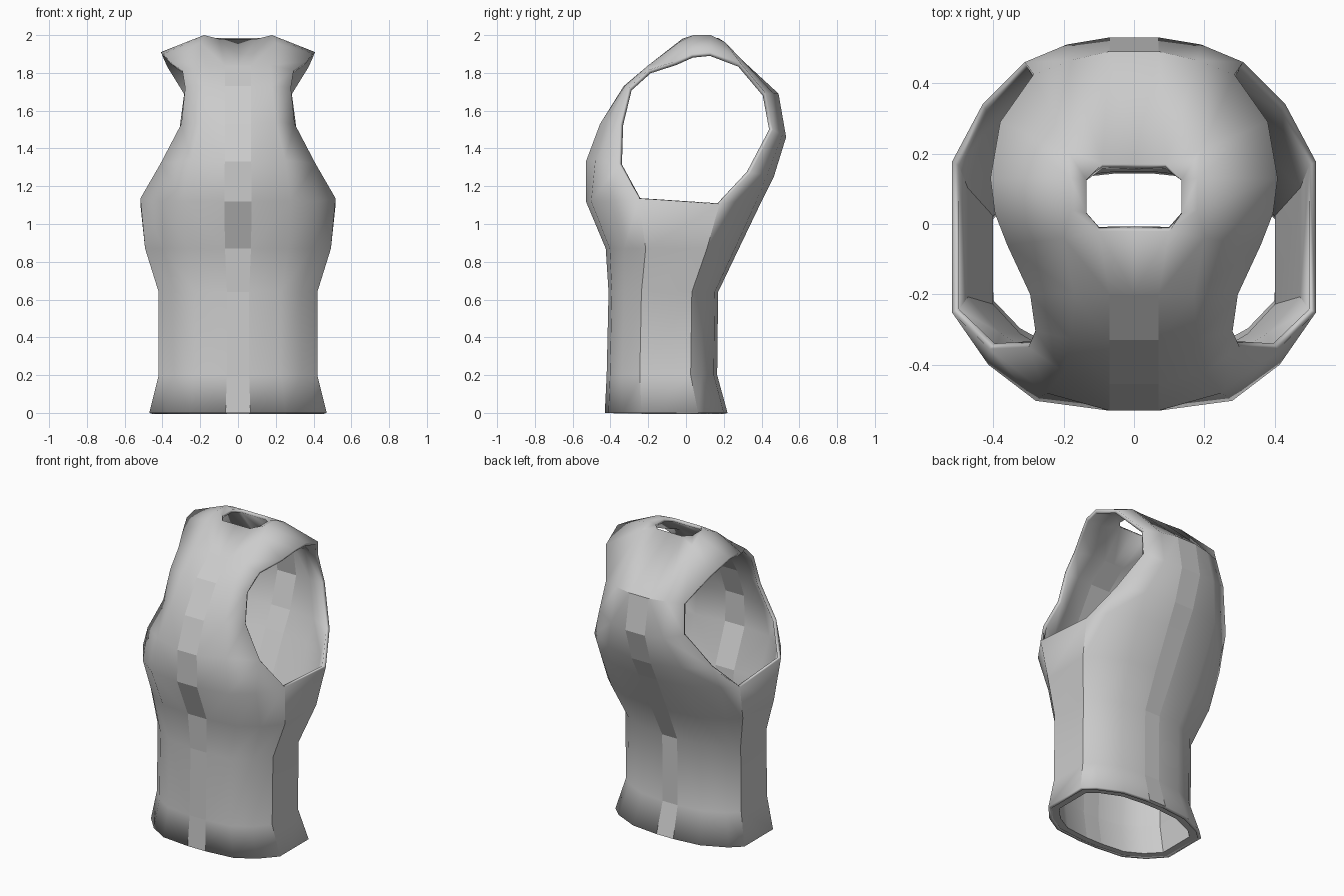
import bpy, bmesh

if "Cube" in bpy.data.objects:
    bpy.data.objects.remove(bpy.data.objects["Cube"])

# Half cross-section of the torso: (x factor, front-to-back factor)
SECTION = [(0, 0), (.14, 0), (.54, .03), (.8, .14), (1, .3),
           (1, .76), (.85, .86), (.52, .97), (.13, 1), (0, 1)]


def ring(bm, z, w, front, back, tilt=0):
    """Half ring; tilt raises the front and lowers the back of the side panel."""
    verts = []
    for i, (fx, t) in enumerate(SECTION):
        dz = {4: tilt, 5: -tilt}.get(i, 0)
        verts.append(bm.verts.new((fx * w, front + t * (back - front), z + dz)))
    return verts


def bridge(bm, a, b, skip=0):
    for i in range(skip, len(a) - 1):
        bm.faces.new((a[i], a[i + 1], b[i + 1], b[i]))


def finish(bm, name, thickness=0):
    loose = [v for v in bm.verts if not v.link_faces]
    bmesh.ops.delete(bm, geom=loose, context='VERTS')
    me = bpy.data.meshes.new(name)
    bm.to_mesh(me)
    bm.free()
    ob = bpy.data.objects.new(name, me)
    bpy.context.collection.objects.link(ob)
    bpy.context.view_layer.objects.active = ob
    ob.select_set(True)
    bpy.ops.object.shade_smooth_by_angle(angle=0.6)
    ob.select_set(False)
    # the narrow centre strip stays faceted
    for p in me.polygons:
        if max(me.vertices[v].co.x for v in p.vertices) < .09:
            p.use_smooth = False
    m = ob.modifiers.new("mirror", 'MIRROR')
    m.use_clip = True
    if thickness:
        s = ob.modifiers.new("shell", 'SOLIDIFY')
        s.thickness = thickness
        s.offset = -1
    return ob


# Lower torso: z, half width, front y, back y
bm = bmesh.new()
LEVELS = [(0, .47, -.43, .22), (.2, .42, -.42, .165), (.64, .42, -.41, .17),
          (.87, .492, -.425, .28)]
rings = [ring(bm, *lv) for lv in LEVELS] + [ring(bm, 1.12, .517, -.53, .40, .015)]
for a, b in zip(rings, rings[1:]):
    bridge(bm, a, b)
top = rings[-1]

# Chest, shoulder and back rows: strip x, centre (y, z), mid point, armhole edge
ROWS = [
    (.07, -.53, 1.33, (.25, -.48, 1.34), (.41, -.355, 1.32)),
    (.07, -.455, 1.53, (.20, -.42, 1.54), (.30, -.35, 1.53)),
    (.07, -.33, 1.73, (.18, -.325, 1.73), (.28, -.305, 1.72)),
    (.07, -.20, 1.84, (.17, -.20, 1.84), (.295, -.20, 1.815)),
    (.10, -.02, 1.98, (.20, -.04, 1.96), (.36, -.06, 1.86)),
    (.135, .03, 1.985, (.18, .04, 2.0), (.395, .03, 1.90)),
    (.135, .125, 1.985, (.18, .13, 2.0), (.408, .13, 1.91)),
    (.09, .17, 1.985, (.19, .21, 1.96), (.38, .29, 1.85)),
    (.07, .49, 1.69, (.18, .465, 1.69), (.285, .425, 1.69)),
    (.07, .53, 1.46, (.19, .51, 1.47), (.31, .46, 1.50)),
    (.07, .465, 1.25, (.27, .43, 1.26), (.43, .34, 1.27)),
]
rows = [[bm.verts.new(c) for c in ((0, y, z), (sx, y, z), mid, edge)]
        for sx, y, z, mid, edge in ROWS]
bridge(bm, top[:4], rows[0])
for i in range(len(rows) - 1):
    bridge(bm, rows[i], rows[i + 1], skip=1 if 4 <= i <= 6 else 0)  # neck opening
bridge(bm, rows[-1], top[:5:-1])
# armhole corner triangles
bm.faces.new((top[3], top[4], rows[0][3]))
bm.faces.new((top[5], top[6], rows[-1][3]))
finish(bm, "vest_body", .022)

# Thick inner hem at the waist opening
bm = bmesh.new()
hem = [ring(bm, 0, .47, -.43, .22), ring(bm, 0, .405, -.37, .16),
       ring(bm, .2, .40, -.40, .145)]
for a, b in zip(hem, hem[1:]):
    bridge(bm, a, b)
finish(bm, "inner_hem")

# Centre the front-to-back extent happens by construction; apply consistent selection
bpy.ops.object.select_all(action='DESELECT')
